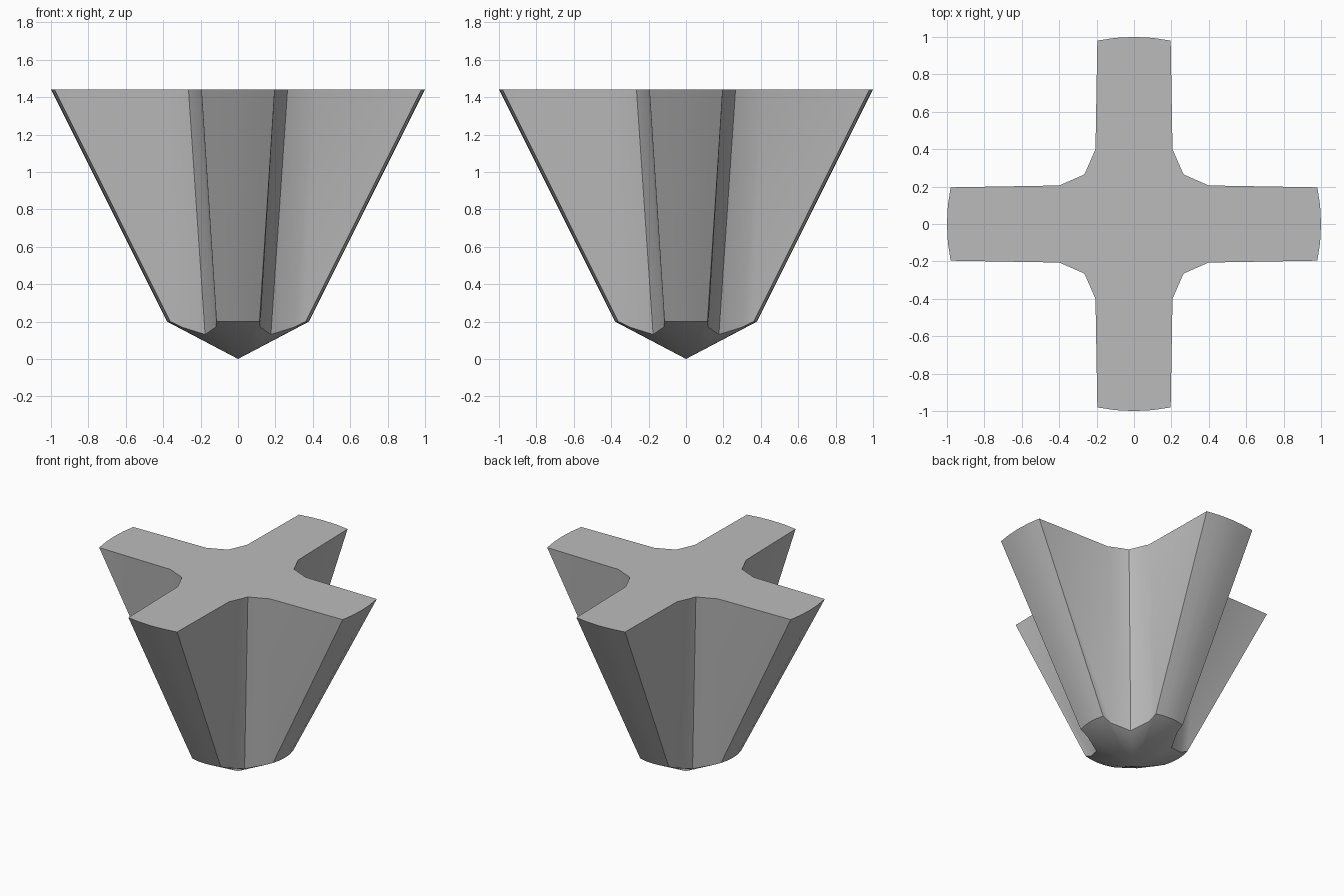
import bpy, bmesh, math
from mathutils import Matrix

cube = bpy.data.objects.get("Cube")
if cube:
    bpy.data.objects.remove(cube, do_unlink=True)

TOP = 1.44
CONE = 0.2 / 0.38          # slope of the pointed tip


def ring(radius, half, inner, valley):
    """Cross-shaped outline: one quarter of the section, turned four times."""
    def rim(x):
        return (x, math.sqrt(radius ** 2 - x ** 2))
    quarter = [(valley, valley), inner, rim(half), rim(half / 2), rim(0),
               rim(-half / 2), rim(-half), (-inner[0], inner[1])]
    points = []
    for k in range(4):
        c, s = round(math.cos(k * math.pi / 2)), round(math.sin(k * math.pi / 2))
        points += [(x * c - y * s, x * s + y * c) for x, y in quarter]
    return points


# Flared cross body, ending in a cone that trims its lower edge
upper = ring(1.0, 0.196, (0.206, 0.40), 0.265)
lower = ring(0.38, 0.115, (0.119, 0.30), 0.176)

bm = bmesh.new()
top = [bm.verts.new((x, y, TOP)) for x, y in upper]
low = [bm.verts.new((x, y, CONE * math.hypot(x, y))) for x, y in lower]
tip = bm.verts.new((0, 0, 0))
bm.faces.new(top)
for i in range(len(top)):
    j = (i + 1) % len(top)
    bm.faces.new((top[i], low[i], low[j], top[j]))
    bm.faces.new((low[i], tip, low[j]))
bmesh.ops.recalc_face_normals(bm, faces=bm.faces)

mesh = bpy.data.meshes.new("cross_tip")
bm.to_mesh(mesh)
bm.free()
body = bpy.data.objects.new("cross_tip", mesh)
bpy.context.collection.objects.link(body)

# Plain grey
grey = bpy.data.materials.new("grey")
grey.use_nodes = True
color = (0.5, 0.5, 0.5, 1)
grey.diffuse_color = color
grey.node_tree.nodes["Principled BSDF"].inputs["Base Color"].default_value = color
mesh.materials.append(grey)

# Smooth the sides, keep the valleys and rims crisp
bpy.ops.object.select_all(action="DESELECT")
body.select_set(True)
bpy.context.view_layer.objects.active = body
bpy.ops.object.shade_smooth_by_angle(angle=math.radians(30))
